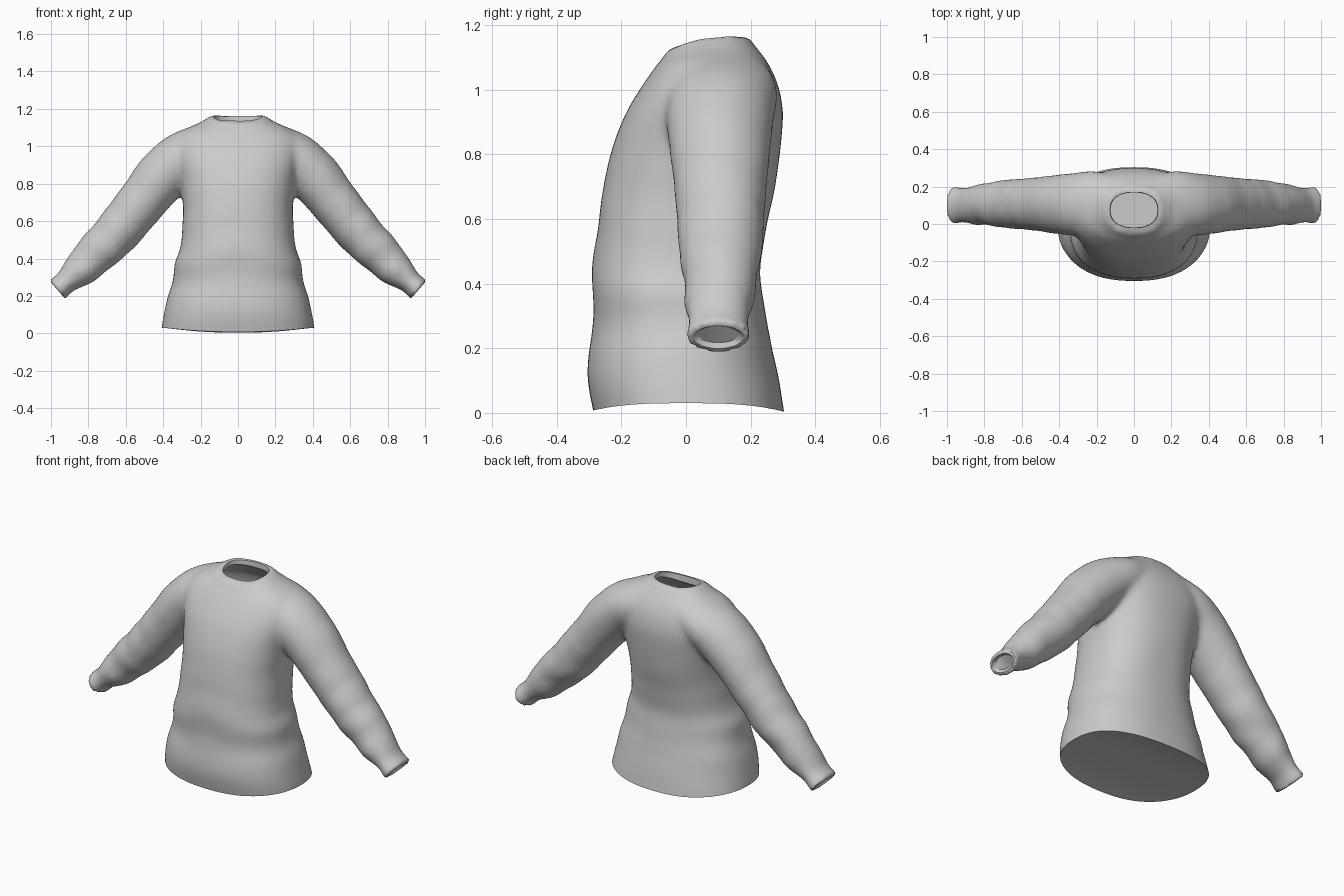
import bpy, bmesh, math
from mathutils import Vector, noise

cube = bpy.data.objects.get("Cube")
if cube:
    bpy.data.objects.remove(cube)

grey = bpy.data.materials.new("soft grey knit")
grey.use_nodes = True
grey.diffuse_color = (0.6, 0.6, 0.6, 1)
grey.node_tree.nodes["Principled BSDF"].inputs["Base Color"].default_value = (0.6, 0.6, 0.6, 1)


def resample(rows, steps):
    """Smooth curve through the given rows of values."""
    out = []
    for i in range(len(rows) - 1):
        a, b, c, d = (rows[max(0, min(len(rows) - 1, k))] for k in range(i - 1, i + 3))
        for s in range(steps):
            t = s / steps
            out.append([q + t / 2 * (r - p + t * (2 * p - 5 * q + 4 * r - w + t * (3 * (q - r) + w - p)))
                        for p, q, r, w in zip(a, b, c, d)])
    return out + [list(rows[-1])]


def make(name, bm):
    bmesh.ops.recalc_face_normals(bm, faces=bm.faces)
    mesh = bpy.data.meshes.new(name)
    bm.to_mesh(mesh)
    bm.free()
    obj = bpy.data.objects.new(name, mesh)
    bpy.context.collection.objects.link(obj)
    return obj


def loft(bm, rings):
    """Skin a list of closed rings and cap both ends."""
    vs = [[bm.verts.new(p) for p in ring] for ring in rings]
    n = len(vs[0])
    for a, b in zip(vs, vs[1:]):
        for i in range(n):
            bm.faces.new((a[i], a[(i + 1) % n], b[(i + 1) % n], b[i]))
    bm.faces.new(vs[0])
    bm.faces.new(vs[-1])


def angles(n=48):
    return [2 * math.pi * i / n for i in range(n)]


def body_ring(z, rx, front, back, tilt):
    """Squared oval section; tilt raises the back and the sides."""
    pts = []
    for a in angles():
        c, s = math.cos(a), math.sin(a)
        x = rx * math.copysign(abs(c) ** 0.85, c)
        y = (front + back) / 2 + (back - front) / 2 * math.copysign(abs(s) ** 0.85, s)
        pts.append(Vector((x, y, z + tilt * (s + c * c))))
    return pts


def arm_ring(side, x, y, z, r, ry, dx=0.75, dz=-0.65):
    """Oval section square to the sleeve."""
    d = Vector((dx, 0, dz)).normalized()
    up = Vector((-d.z, 0, d.x))
    pts = []
    for a in angles(32):
        p = Vector((x, y, z)) + up * r * math.cos(a) + Vector((0, ry * math.sin(a), 0))
        pts.append(Vector((p.x * side, p.y, p.z)))
    return pts


def apply_modifiers(obj):
    graph = bpy.context.evaluated_depsgraph_get()
    mesh = bpy.data.meshes.new_from_object(obj.evaluated_get(graph))
    obj.modifiers.clear()
    obj.data = mesh


def relax(bm, verts, times):
    for _ in range(times):
        bmesh.ops.smooth_vert(bm, verts=verts, factor=0.5, use_axis_x=True, use_axis_y=True, use_axis_z=True)


# torso profile: height, half width, front, back, collar tilt
TORSO = [
    (-0.07, 0.42, -0.27, 0.315, 0),
    (0.01, 0.412, -0.288, 0.303, 0),
    (0.10, 0.398, -0.306, 0.288, 0),
    (0.20, 0.372, -0.298, 0.27, 0),
    (0.30, 0.345, -0.285, 0.247, 0),
    (0.38, 0.337, -0.29, 0.233, 0),
    (0.46, 0.31, -0.29, 0.23, 0),
    (0.60, 0.294, -0.27, 0.255, 0),
    (0.72, 0.298, -0.252, 0.28, 0),
    (0.84, 0.315, -0.222, 0.295, 0),
    (0.94, 0.34, -0.18, 0.3, 0),
    (1.02, 0.34, -0.133, 0.282, 0.004),
    (1.08, 0.285, -0.095, 0.25, 0.009),
    (1.11, 0.205, -0.075, 0.222, 0.015),
    (1.141, 0.145, -0.057, 0.195, 0.02),
]
# sleeve path: x, y, z, radius, depth radius, direction x, direction z
SLEEVE = [
    (0.12, 0.11, 1.03, 0.11, 0.155, 1, -0.25),
    (0.22, 0.112, 0.985, 0.125, 0.172, 0.9, -0.35),
    (0.32, 0.105, 0.92, 0.142, 0.168, 0.8, -0.55),
    (0.43, 0.105, 0.81, 0.142, 0.156, 0.7, -0.65),
    (0.54, 0.106, 0.67, 0.13, 0.141, 0.7, -0.65),
    (0.67, 0.108, 0.52, 0.125, 0.128, 0.7, -0.7),
    (0.80, 0.106, 0.385, 0.102, 0.114, 0.75, -0.7),
    (0.875, 0.1, 0.315, 0.081, 0.099, 0.75, -0.65),
    (0.92, 0.1, 0.275, 0.063, 0.092, 0.75, -0.65),
    (0.967, 0.1, 0.234, 0.064, 0.101, 0.75, -0.65),
]

# body and sleeves, fused into one soft skin
bm = bmesh.new()
loft(bm, [body_ring(*r) for r in resample(TORSO, 3)])
for side in (1, -1):
    loft(bm, [arm_ring(side, *r) for r in resample(SLEEVE, 4)])
sweater = make("sweater", bm)
remesh = sweater.modifiers.new("fuse", "REMESH")
remesh.mode = "VOXEL"
remesh.voxel_size = 0.012
apply_modifiers(sweater)

# relax the seams, keeping collar and cuffs crisp, then add soft folds
bm = bmesh.new()
bm.from_mesh(sweater.data)
relax(bm, [v for v in bm.verts if abs(v.co.x) < 0.9 and v.co.z < 1.11], 9)
relax(bm, bm.verts, 2)
bm.normal_update()
for v in bm.verts:
    x, y, z = abs(v.co.x), v.co.y, v.co.z
    if x > 0.42 and z > 0.15:
        amount = 0.01 * min(1, (x - 0.42) * 4) * max(0, min(1, (0.95 - x) * 10))
        fold = noise.noise(Vector(((x - z) * 6, y * 5, (x + z) * 4)))
    else:
        amount = 0.005 * max(0, min(1, z * 5)) * max(0, min(1, (0.9 - z) * 3))
        fold = noise.noise(Vector((x * 2.5, y * 3, z * 8)))
    v.co += v.normal * fold * amount
bm.to_mesh(sweater.data)
bm.free()

# hollow inside, opening at the collar
hollow = [(0.045, 0.385, -0.275, 0.28, 0)]
hollow += [(z, rx - 0.018, f + 0.018, b - 0.018, tilt) for z, rx, f, b, tilt in TORSO[2:-3]]
hollow += [(1.065, 0.25, -0.07, 0.225, 0.01), (1.115, 0.125, -0.018, 0.168, 0.018),
           (1.25, 0.14, -0.025, 0.176, 0.02)]
bm = bmesh.new()
loft(bm, [body_ring(*r) for r in hollow])
# shallow dished openings in the cuffs
for side in (1, -1):
    loft(bm, [arm_ring(side, 0.957, 0.1, 0.243, 0.034, 0.064),
              arm_ring(side, 0.985, 0.1, 0.219, 0.066, 0.106)])
# hem line, dipping at the front and back
dip = [(i / 10 * 0.4, 0.03 - 0.06 * abs(i / 10) ** 3) for i in range(-10, 11)]
dip += [(0.4, -0.2), (-0.4, -0.2)]
loft(bm, [[Vector((x, y, z)) for y, z in dip] for x in (-0.5, 0.5)])
cutter = make("opening_cutter", bm)
cutter.hide_render = True
cut = sweater.modifiers.new("openings", "BOOLEAN")
cut.operation = "DIFFERENCE"
cut.solver = "EXACT"
cut.object = cutter
apply_modifiers(sweater)
bpy.data.objects.remove(cutter)

# finish
sweater.data.materials.clear()
sweater.data.materials.append(grey)
sweater.data.polygons.foreach_set("material_index", [0] * len(sweater.data.polygons))
bpy.context.view_layer.objects.active = sweater
sweater.select_set(True)
bpy.ops.object.shade_smooth_by_angle(angle=math.radians(45))
